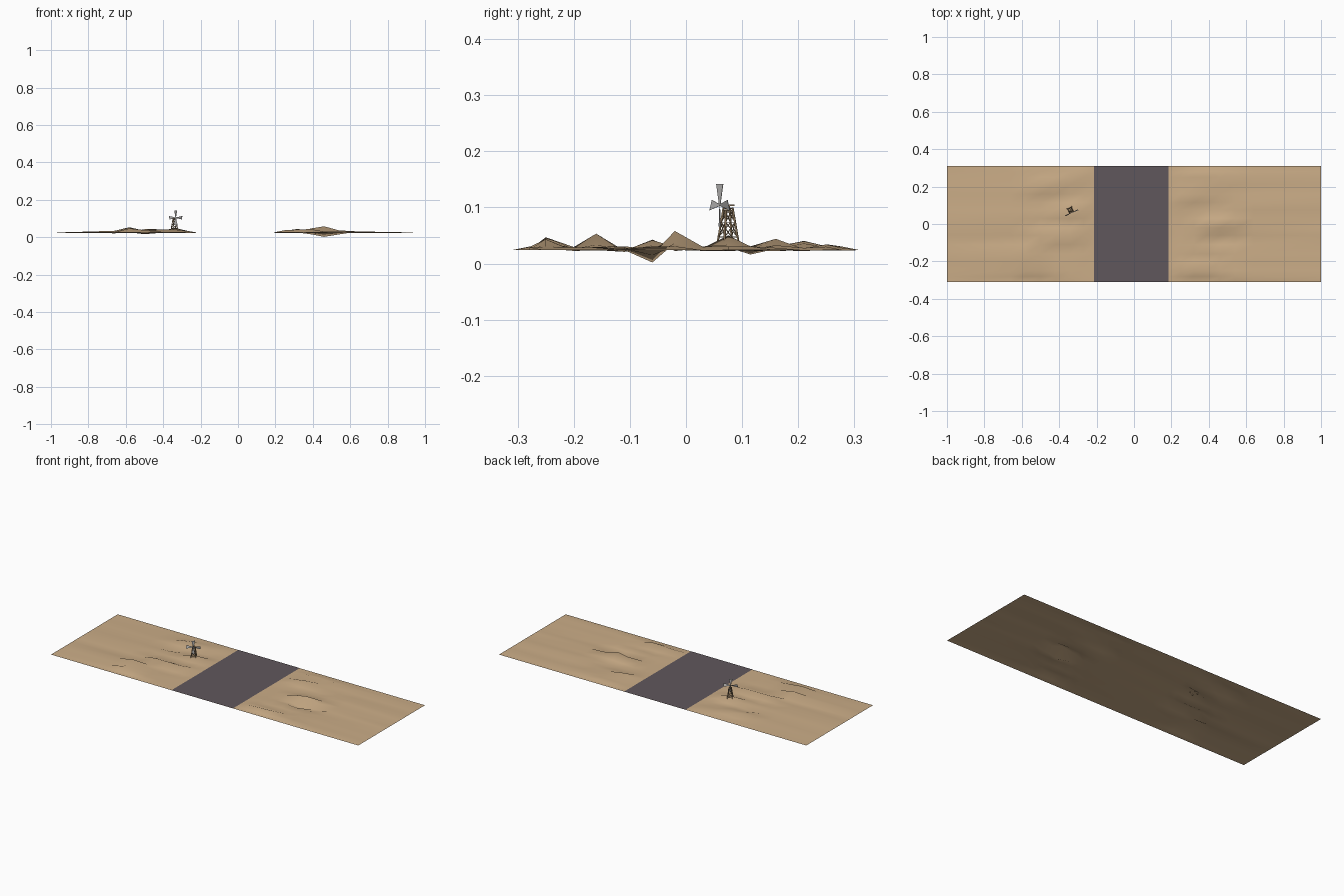
import bpy, bmesh, math, random
from mathutils import Vector, Matrix

if "Cube" in bpy.data.objects:
    bpy.data.objects.remove(bpy.data.objects["Cube"])

random.seed(4)
BASE = 0.024


def mat(name, col):
    m = bpy.data.materials.new(name)
    m.diffuse_color = (*col, 1)
    m.use_nodes = True
    m.node_tree.nodes["Principled BSDF"].inputs["Base Color"].default_value = m.diffuse_color
    return m


SAND = mat("sand", (0.6, 0.42, 0.245))
ASPHALT = mat("asphalt", (0.117, 0.097, 0.108))
WOOD = mat("old wood", (0.4, 0.28, 0.16))
METAL = mat("grey metal", (0.48, 0.47, 0.46))


def finish(bm, name, m, smooth=False):
    me = bpy.data.meshes.new(name)
    for f in bm.faces:
        f.smooth = smooth
    bm.to_mesh(me)
    bm.free()
    me.materials.append(m)
    ob = bpy.data.objects.new(name, me)
    bpy.context.collection.objects.link(ob)
    return ob


# one sand sheet with low dunes on both sides of the flat road strip
cols = [-1, -0.66, -0.58, -0.5, -0.42, -0.34, -0.27, -0.215,
        0.185, 0.25, 0.32, 0.39, 0.46, 0.54, 0.64, 1]
rows = [-0.31, -0.28, -0.25, -0.2, -0.16, -0.11, -0.06, -0.02, 0.03,
        0.075, 0.115, 0.16, 0.21, 0.25, 0.28, 0.31]
# dune ridges and hollows running along x: (x, y, height, half length)
ridges = [(0.46, -0.06, -0.022, 0.08), (0.46, -0.02, 0.034, 0.08),
          (-0.34, 0.075, 0.02, 0.06), (-0.58, -0.16, 0.024, 0.09),
          (-0.55, -0.25, 0.018, 0.1), (-0.5, 0.115, -0.011, 0.08),
          (-0.42, -0.06, 0.02, 0.12), (-0.5, -0.11, -0.01, 0.12),
          (0.32, 0.16, 0.016, 0.1), (0.32, 0.25, 0.012, 0.12),
          (0.34, -0.25, 0.016, 0.1), (-0.46, 0.21, 0.012, 0.12)]


def height(x, y):
    z = BASE + random.uniform(-0.002, 0.007)
    for rx, ry, h, w in ridges:
        if abs(ry - y) < 0.005:
            z += h * math.exp(-((x - rx) / w) ** 2)
    return max(z, 0)


flat = (-1, -0.215, 0.185, 1)
bm = bmesh.new()
grid = []
for x in cols:
    grid.append([bm.verts.new((x, y, BASE if x in flat or abs(y) > 0.3 else height(x, y)))
                 for y in rows])
for a, b in zip(grid, grid[1:]):
    for j in range(len(rows) - 1):
        bm.faces.new((a[j], b[j], b[j + 1], a[j + 1]))
lowest = min(v.co.z for v in bm.verts)
bm.normal_update()
finish(bm, "sand_ground", SAND, True)

# road laid on the sand
bm = bmesh.new()
bm.faces.new([bm.verts.new((x, y, BASE + 0.0007)) for x, y in
              ((-0.215, -0.31), (0.185, -0.31), (0.185, 0.31), (-0.215, 0.31))])
finish(bm, "road", ASPHALT)


def beam(bm, a, b, w):
    a, b = Vector(a), Vector(b)
    d = b - a
    M = Matrix.Translation((a + b) / 2) @ d.to_track_quat('Z', 'Y').to_matrix().to_4x4()
    bmesh.ops.create_cube(bm, size=1, matrix=M @ Matrix.Diagonal((w, w, d.length, 1)))


# windmill tower: four leaning legs, rails and cross braces
PLACE = Matrix.Translation((-0.34, 0.075, 0)) @ Matrix.Rotation(math.radians(25), 4, 'Z')
Z0, Z1 = 0.034, 0.1


def corner(k, t):
    r = 0.0145 + (0.006 - 0.0145) * t
    s = [(-1, -1), (1, -1), (1, 1), (-1, 1)][k % 4]
    return (s[0] * r, s[1] * r, Z0 + (Z1 - Z0) * t)


bm = bmesh.new()
levels = [0.2, 0.6, 0.97]
for k in range(4):
    beam(bm, corner(k, 0), corner(k, 1), 0.0028)
    for t in levels:
        beam(bm, corner(k, t), corner(k + 1, t), 0.0017)
    for t, u in zip(levels, levels[1:]):
        beam(bm, corner(k, t), corner(k + 1, u), 0.0014)
        beam(bm, corner(k + 1, t), corner(k, u), 0.0014)
bmesh.ops.transform(bm, matrix=PLACE, verts=bm.verts[:])
finish(bm, "tower", WOOD)

# axle and its mount
HZ = 0.104
bm = bmesh.new()
beam(bm, (0, -0.016, HZ), (0, 0.012, HZ), 0.003)
beam(bm, (0, 0, Z1 - 0.003), (0, 0, HZ), 0.005)
bmesh.ops.transform(bm, matrix=PLACE, verts=bm.verts[:])
finish(bm, "axle", WOOD)

# rotor with four flared blades
bm = bmesh.new()
for k in range(4):
    R = Matrix.Translation((0, -0.016, HZ)) @ Matrix.Rotation(k * math.pi / 2, 4, 'Y') \
        @ Matrix.Rotation(math.radians(15), 4, 'Z')
    pts = [(-0.0015, 0), (0.0015, 0), (0.0095, 0.038), (-0.0095, 0.038)]
    f = bm.faces.new([bm.verts.new(R @ Vector((x, 0, z))) for x, z in pts])
    e = bmesh.ops.extrude_face_region(bm, geom=[f])
    vs = [v for v in e["geom"] if isinstance(v, bmesh.types.BMVert)]
    bmesh.ops.translate(bm, verts=vs, vec=(0, -0.0008, 0))
bmesh.ops.recalc_face_normals(bm, faces=bm.faces[:])
bmesh.ops.transform(bm, matrix=PLACE, verts=bm.verts[:])
finish(bm, "rotor", METAL)
